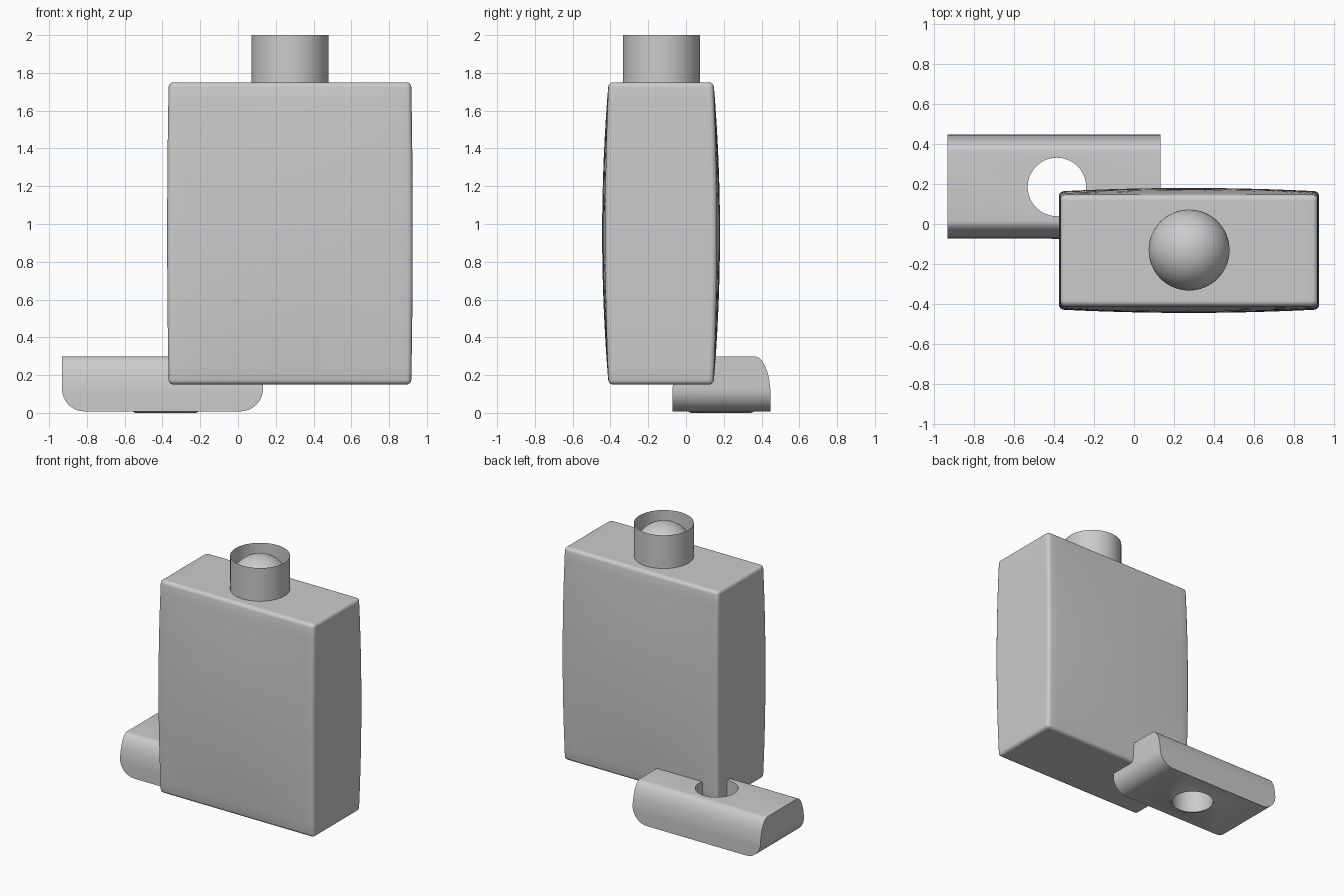
import bpy, bmesh, math
from mathutils import Matrix

if "Cube" in bpy.data.objects:
    bpy.data.objects.remove(bpy.data.objects["Cube"])


def make_object(name, bm, angle=40):
    bmesh.ops.recalc_face_normals(bm, faces=bm.faces)
    me = bpy.data.meshes.new(name)
    bm.to_mesh(me)
    bm.free()
    ob = bpy.data.objects.new(name, me)
    bpy.context.collection.objects.link(ob)
    return ob


def smooth(ob, angle=35):
    bpy.ops.object.select_all(action='DESELECT')
    ob.select_set(True)
    bpy.context.view_layer.objects.active = ob
    bpy.ops.object.shade_smooth_by_angle(angle=math.radians(angle))


def apply_all(ob):
    bpy.context.view_layer.objects.active = ob
    for m in list(ob.modifiers):
        bpy.ops.object.modifier_apply(modifier=m.name)


def boolean(ob, other, op):
    m = ob.modifiers.new(op, 'BOOLEAN')
    m.object, m.operation, m.solver = other, op, 'EXACT'
    apply_all(ob)
    bpy.data.objects.remove(other)


def prism(name, pts, offset):
    bm = bmesh.new()
    face = bm.faces.new([bm.verts.new(p) for p in pts])
    ext = bmesh.ops.extrude_face_region(bm, geom=[face])
    vs = [v for v in ext['geom'] if isinstance(v, bmesh.types.BMVert)]
    bmesh.ops.translate(bm, verts=vs, vec=offset)
    return make_object(name, bm)


def cone(name, x, y, z0, z1, r0, r1, caps=True):
    bm = bmesh.new()
    bmesh.ops.create_cone(bm, cap_ends=caps, segments=64, radius1=r0, radius2=r1,
                          depth=z1 - z0,
                          matrix=Matrix.Translation((x, y, (z0 + z1) / 2)))
    return make_object(name, bm)


def arc(cx, cz, rx, rz, a0, a1, n=12):
    for i in range(n + 1):
        a = math.radians(a0 + (a1 - a0) * i / n)
        yield cx + rx * math.cos(a), cz + rz * math.sin(a)


# Bottle body: box with softly pillowed faces and rounded edges
CX, CY, CZ = 0.275, -0.132, 0.95
bm = bmesh.new()
bmesh.ops.create_cube(bm, size=2)
bmesh.ops.subdivide_edges(bm, edges=bm.edges[:], cuts=15, use_grid_fill=True)
for v in bm.verts:
    u, s, w = v.co
    swell = 1 - w * w
    v.co = (CX + u * (0.642 + 0.008 * swell),
            CY + s * (0.278 + 0.034 * swell * (1 - 0.5 * u * u)),
            CZ + w * 0.80)
body = make_object("bottle_body", bm)
bev = body.modifiers.new("bevel", 'BEVEL')
bev.width, bev.segments = 0.025, 4
bev.limit_method, bev.angle_limit = 'ANGLE', math.radians(50)
apply_all(body)
smooth(body)

# Neck: thin open tube with a ball sitting inside it
neck = cone("neck_tube", CX, -0.13, 1.745, 2.0, 0.204, 0.204, caps=False)
smooth(neck)

bm = bmesh.new()
bmesh.ops.create_uvsphere(bm, u_segments=64, v_segments=32, radius=0.202,
                          matrix=Matrix.Translation((CX, -0.13, 1.797)))
ball = make_object("neck_ball", bm)
smooth(ball)

# Small block: end-rounded bottom intersected with a long-edge-rounded top
X0, X1, Y0, Y1, ZB, ZT = -0.932, 0.132, -0.072, 0.447, 0.008, 0.30
side = [(X0, ZT)] + list(arc(X0 + 0.12, ZB + 0.12, 0.12, 0.12, 180, 270)) \
    + list(arc(X1 - 0.12, ZB + 0.12, 0.12, 0.12, 270, 360)) + [(X1, ZT)]
block = prism("small_block", [(x, Y0 - 0.1, z) for x, z in side], (0, Y1 - Y0 + 0.2, 0))
cross = [(Y0, -0.1), (Y1, -0.1)] + list(arc(Y1 - 0.085, ZT - 0.2, 0.085, 0.2, 0, 90)) \
    + list(arc(Y0 + 0.085, ZT - 0.2, 0.085, 0.2, 90, 180))
# Top of the cross profile sits level with the block top
limit = prism("cross_cutter", [(X0 - 0.1, y, z - 0.0005) for y, z in cross],
              (X1 - X0 + 0.2, 0, 0))
boolean(block, limit, 'INTERSECT')

# Slightly raised lip under the block and the hole through it
HX, HY = -0.385, 0.185
boolean(block, cone("lip", HX, HY, 0.0, 0.05, 0.16, 0.26), 'UNION')
boolean(block, cone("hole_cutter", HX, HY, -0.2, 0.5, 0.146, 0.146), 'DIFFERENCE')
smooth(block)
